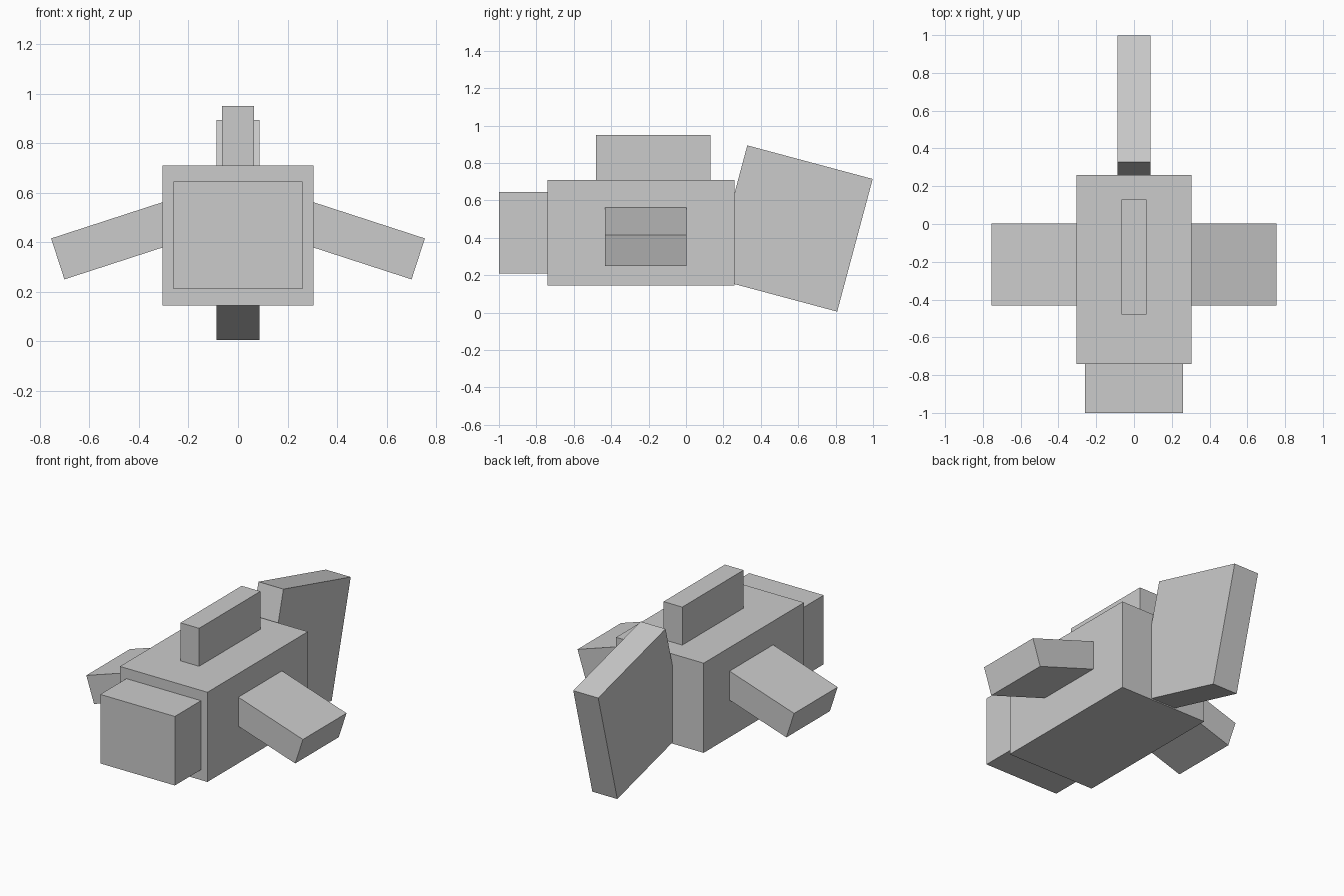
import bpy
from math import radians, sin, cos
from mathutils import Matrix, Vector

old = bpy.data.objects.get("Cube")
if old:
    bpy.data.objects.remove(old, do_unlink=True)

grey = bpy.data.materials.new("plain grey")
grey.use_nodes = True
colour = (0.6, 0.6, 0.6, 1)
grey.diffuse_color = colour
grey.node_tree.nodes["Principled BSDF"].inputs["Base Color"].default_value = colour


def box(name, centre, size, axis="X", degrees=0):
    """Flat-shaded block, turned about one axis through its centre."""
    bpy.ops.mesh.primitive_cube_add(size=1)
    ob = bpy.context.object
    ob.name = ob.data.name = name
    ob.data.transform(Matrix.Rotation(radians(degrees), 4, axis)
                      @ Matrix.Diagonal((*size, 1)))
    ob.location = centre
    ob.data.materials.append(grey)
    return ob


# Body, head and the ridge along the back
box("body", (0, -0.24, 0.428), (0.61, 1.0, 0.565))
box("head", (0, -0.85, 0.428), (0.52, 0.30, 0.435))
box("dorsal_fin", (0, -0.175, 0.81), (0.13, 0.61, 0.28))

# Tall tail blade, tilted back and sunk into the body
box("tail_fin", (0, 0.568, 0.45), (0.174, 0.694, 0.734), "X", -15)

# Drooping side fins, placed from their outer tips
droop = 18
length = 0.56
tip = Vector((0.728, 0, 0.333))
for name, side in (("left_fin", 1), ("right_fin", -1)):
    x = tip.x - cos(radians(droop)) * length / 2
    z = tip.z + sin(radians(droop)) * length / 2
    box(name, (side * x, -0.215, z), (length, 0.434, 0.174), "Y", side * droop)
